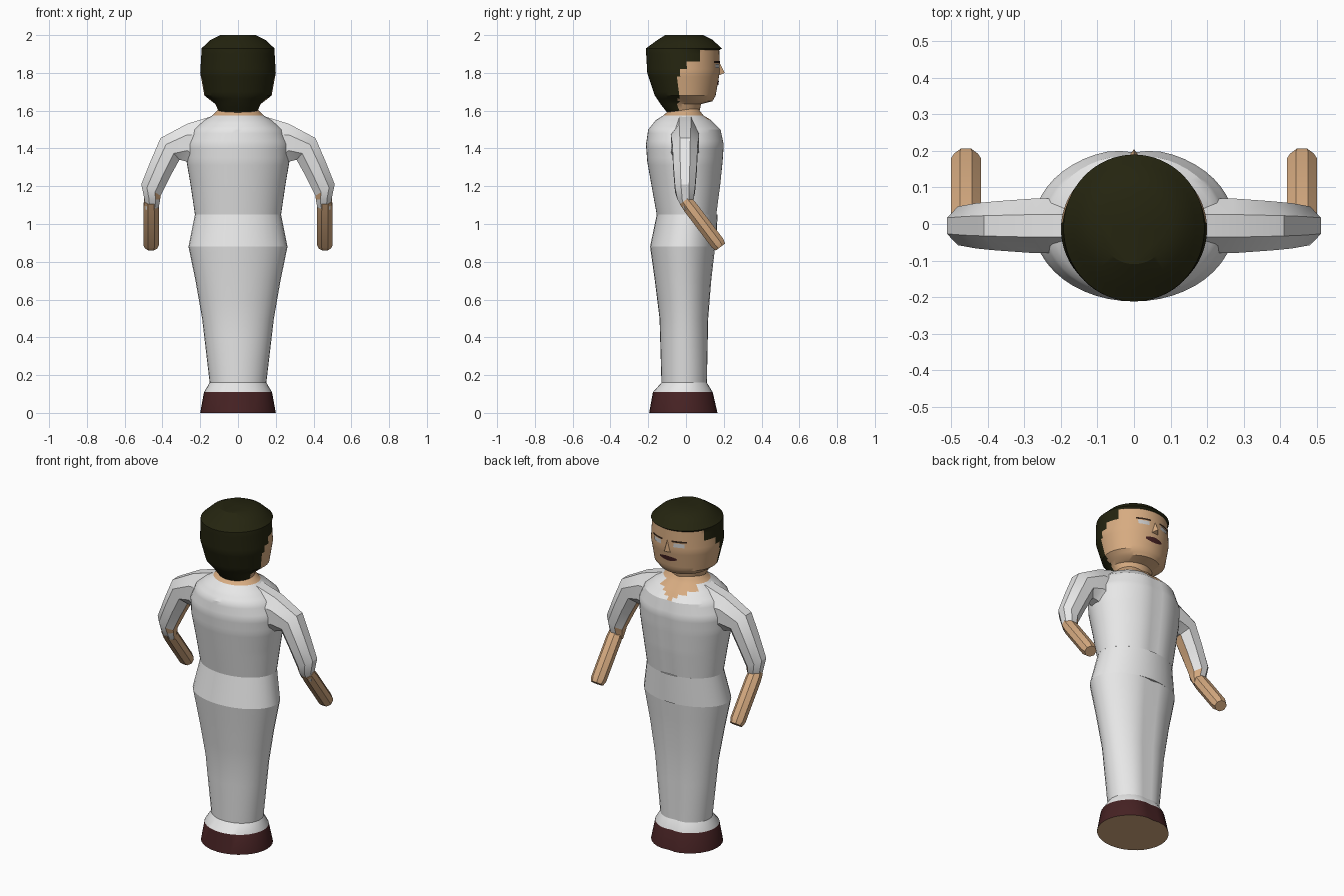
import bpy, bmesh, math
from mathutils import Vector

if "Cube" in bpy.data.objects:
    bpy.data.objects.remove(bpy.data.objects["Cube"])


def material(name, rgb):
    m = bpy.data.materials.new(name)
    m.diffuse_color = (*rgb, 1)
    m.use_nodes = True
    m.node_tree.nodes["Principled BSDF"].inputs["Base Color"].default_value = m.diffuse_color
    return m


WHITE = material("white cloth", (0.80, 0.80, 0.80))
SKIN = material("skin", (0.68, 0.41, 0.22))
HAIR = material("dark hair", (0.018, 0.018, 0.005))
SHOE = material("dark red", (0.062, 0.016, 0.017))
EYE = material("eye white", (0.6, 0.6, 0.6))
BROW = material("brow", (0.03, 0.015, 0.008))


def finish(bm, name, mats, rule=None, angle=30):
    bmesh.ops.recalc_face_normals(bm, faces=bm.faces)
    if rule:
        for f in bm.faces:
            f.material_index = rule(f.calc_center_median(), f.normal)
    me = bpy.data.meshes.new(name)
    bm.to_mesh(me)
    bm.free()
    ob = bpy.data.objects.new(name, me)
    bpy.context.collection.objects.link(ob)
    for m in mats:
        me.materials.append(m)
    if angle:
        bpy.ops.object.select_all(action='DESELECT')
        ob.select_set(True)
        bpy.context.view_layer.objects.active = ob
        bpy.ops.object.shade_smooth_by_angle(angle=math.radians(angle))
    return ob


def loft(name, rings, mats, rule=None, angle=30):
    bm = bmesh.new()
    vs = [[bm.verts.new(p) for p in r] for r in rings]
    n = len(vs[0])
    for a, b in zip(vs, vs[1:]):
        for i in range(n):
            j = (i + 1) % n
            bm.faces.new((a[i], a[j], b[j], b[i]))
    bm.faces.new(vs[0])
    bm.faces.new(vs[-1])
    return finish(bm, name, mats, rule, angle)


def refine(profile, step):
    """Add evenly spaced rows between the profile rows."""
    rows = [profile[0]]
    for a, b in zip(profile, profile[1:]):
        k = max(1, round((b[0] - a[0]) / step))
        rows += [tuple(p + (q - p) * i / k for p, q in zip(a, b)) for i in range(1, k + 1)]
    return rows


def body(name, profile, mats, rule=None, segs=32, step=0.1, groove=0.0):
    """Rows are height, half width, back y, front y."""
    rings = []
    for z, w, yb, yf in refine(profile, step):
        ring = []
        for i in range(segs):
            a = math.tau * i / segs
            x, s = w * math.cos(a), math.sin(a)
            y = (yb + yf) / 2 + (yf - yb) / 2 * s
            if s > 0:
                y -= groove * math.exp(-(x / 0.04) ** 2)
            ring.append(Vector((x, y, z)))
        rings.append(ring)
    return loft(name, rings, mats, rule)


# legs with shoes, waist band and shirt
body("trousers_and_shoes",
     [(0, .20, -.195, .175), (.11, .18, -.175, .15), (.16, .15, -.13, .12),
      (.50, .19, -.14, .125), (.70, .225, -.165, .14), (.88, .262, -.19, .16)],
     [WHITE, SHOE, SKIN],
     lambda c, n: 2 if n.z < -.9 and c.z < .01 else int(c.z < .11), groove=.012)
body("waist_band", [(.88, .262, -.19, .16), (1.05, .228, -.155, .167)], [WHITE], step=1)


def shirt_rule(c, n):
    return int(c.z > 1.575 or (c.y > .02 and c.z > 1.5 + .6 * abs(c.x + .02)))


body("shirt",
     [(1.05, .228, -.155, .167), (1.20, .25, -.182, .187), (1.33, .272, -.205, .200),
      (1.42, .275, -.212, .206), (1.50, .24, -.20, .19), (1.55, .18, -.16, .14),
      (1.575, .135, -.12, .10), (1.61, .10, -.08, .075)],
     [WHITE, SKIN], shirt_rule, segs=48, step=.02, groove=.01)

# head and hair share one surface
HEAD = [(1.59, .10, -.10, .07), (1.635, .12, -.135, .08), (1.65, .14, -.145, .14),
        (1.68, .178, -.165, .157), (1.80, .20, -.205, .178), (1.92, .193, -.212, .176),
        (1.93, .193, -.212, .19), (1.975, .145, -.15, .14), (2.0, .095, -.11, .09)]


def hair_rule(c, n):
    limit = 9 if c.z > 1.92 else .07 if c.z > 1.86 else 0 if c.z > 1.82 else -.04
    return int(c.y < limit)


body("head_and_hair", HEAD, [SKIN, HAIR], hair_rule, segs=64, step=.02)


def face_y(x, z):
    for a, b in zip(HEAD, HEAD[1:]):
        if a[0] <= z <= b[0]:
            t = (z - a[0]) / (b[0] - a[0])
            w, yb, yf = [p + (q - p) * t for p, q in zip(a[1:], b[1:])]
            return (yb + yf) / 2 + (yf - yb) / 2 * math.sqrt(max(0, 1 - (x / w) ** 2))


def patch(name, x0, x1, low, high, mat):
    """Thin plate that follows the face between two height curves."""
    bm = bmesh.new()
    cols = []
    for i in range(9):
        x = x0 + (x1 - x0) * i / 8
        cols.append([bm.verts.new((x, face_y(x, z) + .004, z)) for z in (low(x), high(x))])
    for a, b in zip(cols, cols[1:]):
        f = bm.faces.new((a[0], a[1], b[1], b[0]))
        f.normal_update()
        if f.normal.y < 0:
            f.normal_flip()
    me = bpy.data.meshes.new(name)
    bm.to_mesh(me)
    bm.free()
    me.materials.append(mat)
    bpy.context.collection.objects.link(bpy.data.objects.new(name, me))


# mouth, eyes and brows
patch("mouth", -.055, .055, lambda x: 1.732 + 4 * x * x, lambda x: 1.762 - 3 * x * x, SHOE)
for s, side in ((-1, "left"), (1, "right")):
    patch(side + "_eye", s * .04, s * .10, lambda x: 1.825, lambda x: 1.848, EYE)
    patch(side + "_brow", s * .03, s * .11, lambda x: 1.853, lambda x: 1.863, BROW)

# nose
bm = bmesh.new()
top, tip, l, r = [bm.verts.new(p) for p in
                  ((0, .175, 1.86), (0, .205, 1.80), (-.025, .17, 1.785), (.025, .17, 1.785))]
for f in ((top, tip, l), (top, r, tip), (l, tip, r), (top, l, r)):
    bm.faces.new(f)
finish(bm, "nose", [SKIN], angle=None)


def section(p, q, mid, half, s):
    """Eight-sided squarish ring; p and q are outer and inner points, half runs along the depth."""
    c = (p + q) / 2 + mid
    ring = []
    for i in range(8):
        a = math.tau * (i + .5) / 8
        u = math.cos(a) / math.cos(math.tau / 16)
        v = math.sin(a) / math.cos(math.tau / 16)
        pt = c + (p - q) / 2 * u + half * v
        ring.append(Vector((pt.x * s, pt.y, pt.z)))
    return ring


# sleeves and forearms, mirrored
SLEEVE = [((.14, 1.57), (.20, 1.25), -.08, .07), ((.27, 1.53), (.27, 1.33), -.08, .07),
          ((.41, 1.455), (.31, 1.34), -.072, .062), ((.462, 1.335), (.36, 1.25), -.067, .057),
          ((.512, 1.21), (.41, 1.15), -.058, .048), ((.495, 1.13), (.412, 1.13), -.045, .04),
          ((.488, 1.075), (.42, 1.085), -.015, .02)]
for s, side in ((-1, "left"), (1, "right")):
    rings = [section(Vector((o[0], 0, o[1])), Vector((i[0], 0, i[1])),
                     Vector((0, (a + b) / 2, 0)), Vector((0, (b - a) / 2, 0)), s)
             for o, i, a, b in SLEEVE]
    loft(side + "_sleeve", rings, [WHITE, SKIN],
         lambda c, n: int(n.x * s < -.6 and 1.1 < c.z < 1.33 and abs(c.x) > .3))
    axis = Vector((0, .19, -.25)).normalized()
    side_dir = Vector((0, .25, .19)).normalized()
    rings = []
    for t, k in ((0, .9), (.05, 1), (.285, 1), (.31, .8)):
        c = Vector((0, -.005, 1.125)) + axis * t
        rings.append(section(Vector((.46 + .041 * k, 0, 0)), Vector((.46 - .041 * k, 0, 0)),
                             c, side_dir * .038 * k, s))
    loft(side + "_forearm", rings, [SKIN], angle=25)
